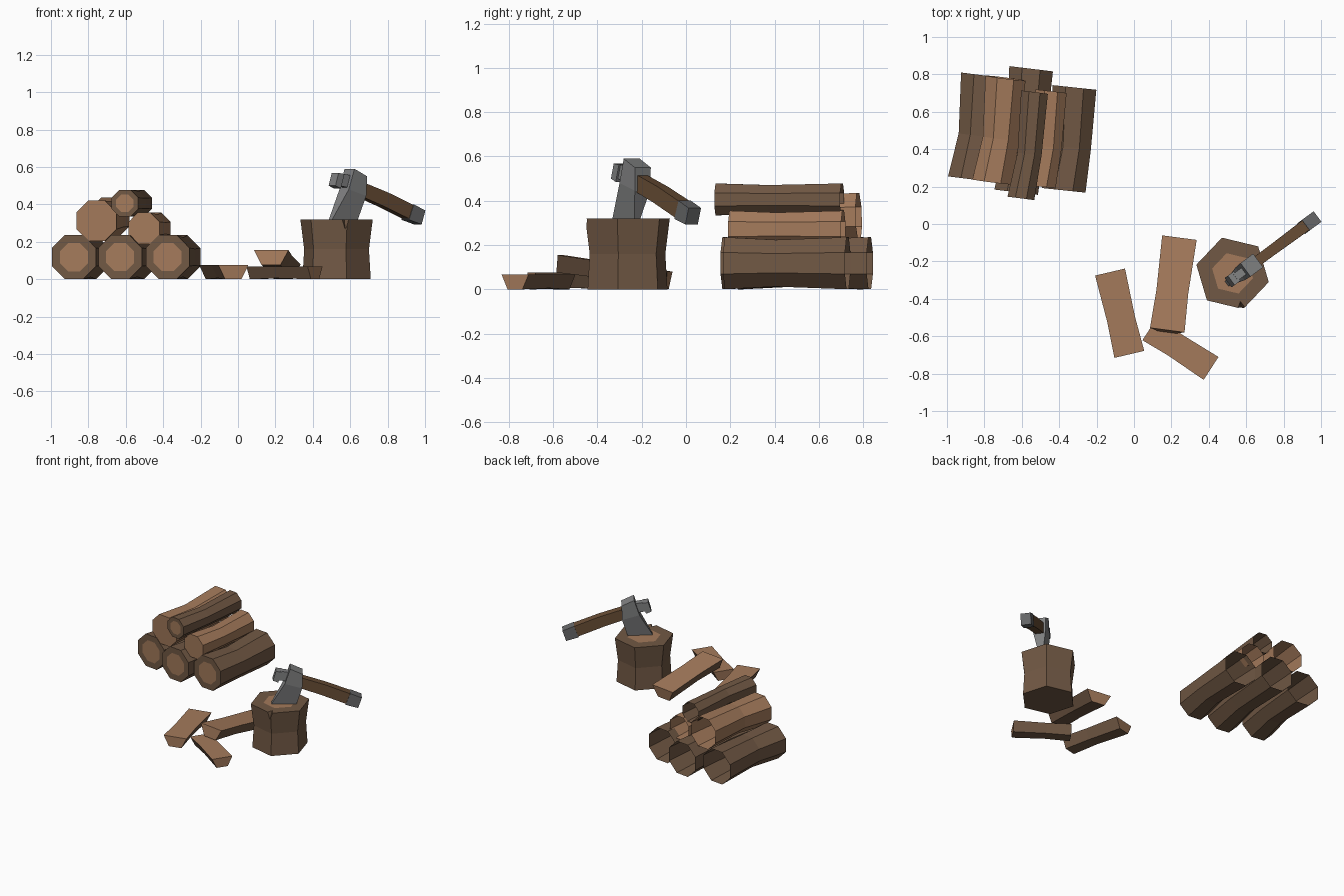
import bpy, bmesh, math
from mathutils import Vector

if "Cube" in bpy.data.objects:
    bpy.data.objects.remove(bpy.data.objects["Cube"])

def mat(name, rgb):
    m = bpy.data.materials.new(name)
    m.diffuse_color = (*rgb, 1)
    m.use_nodes = True
    m.node_tree.nodes["Principled BSDF"].inputs["Base Color"].default_value = m.diffuse_color
    return m

BARK = mat("bark brown", (0.165, 0.098, 0.058))
WOOD = mat("cut wood", (0.37, 0.195, 0.105))
HANDLE = mat("handle brown", (0.14, 0.075, 0.036))
STEEL = mat("steel grey", (0.22, 0.222, 0.225))
GRIP = mat("dark grey", (0.135, 0.137, 0.14))
UP = Vector((0, 0, 1))

def finish(bm, name, mats):
    bmesh.ops.recalc_face_normals(bm, faces=bm.faces)
    me = bpy.data.meshes.new(name)
    bm.to_mesh(me)
    bm.free()
    for m in mats:
        me.materials.append(m)
    ob = bpy.data.objects.new(name, me)
    bpy.context.collection.objects.link(ob)
    return ob

def loft(rings, first=True, last=True):
    """Skin a list of point rings; returns bmesh, side rows and end caps."""
    bm = bmesh.new()
    vs = [[bm.verts.new(p) for p in r] for r in rings]
    n = len(vs[0])
    rows = [[bm.faces.new((a[i], a[(i + 1) % n], b[(i + 1) % n], b[i])) for i in range(n)]
            for a, b in zip(vs, vs[1:])]
    caps = [bm.faces.new(vs[0][::-1]) if first else None,
            bm.faces.new(vs[-1]) if last else None]
    return bm, rows, caps

def inset_cap(bm, face, amount, index):
    bm.normal_update()
    bmesh.ops.inset_individual(bm, faces=[face], thickness=amount, use_even_offset=True)
    face.material_index = index

def along(p0, p1, profile, mid=0.42, waist=0.9, shift=0.0):
    """Three copies of a profile along an axis, with a narrow, shifted middle."""
    p0, p1 = Vector(p0), Vector(p1)
    d = (p1 - p0).normalized()
    right = d.cross(UP).normalized()
    up = right.cross(d)
    rings = []
    for t, s, k in ((0, 1, 0), (mid, waist, shift), (1, 1, 0)):
        c = p0.lerp(p1, t) + right * k
        rings.append([c + right * (x * s) + up * (y * s) for x, y in profile])
    return rings

def ngon(r, n, off):
    return [(r * math.cos(off + i * math.tau / n), r * math.sin(off + i * math.tau / n))
            for i in range(n)]

# Stacked logs: front end, back end, radius, peeled or not; back ends are open
LOGS = [
    ((-0.877, 0.24, 0.118), (-0.807, 0.795, 0.118), 0.128, False),
    ((-0.630, 0.17, 0.118), (-0.550, 0.830, 0.118), 0.127, False),
    ((-0.376, 0.18, 0.118), (-0.318, 0.730, 0.118), 0.127, False),
    ((-0.757, 0.225, 0.312), (-0.687, 0.780, 0.328), 0.117, True),
    ((-0.502, 0.20, 0.272), (-0.443, 0.710, 0.272), 0.090, True),
    ((-0.605, 0.137, 0.406), (-0.532, 0.705, 0.406), 0.078, False),
]
for i, (a, b, r, peeled) in enumerate(LOGS):
    bm, rows, caps = loft(along(a, b, ngon(r, 8, math.pi / 8), shift=0.016), last=False)
    if not peeled:
        inset_cap(bm, caps[0], r * 0.33, 1)
    finish(bm, f"stacked_log_{i + 1}", [WOOD] if peeled else [BARK, WOOD])

# Split firewood: flat cut face on top, bark underneath
SPLITS = [
    ((-0.025, -0.697, 0.075), (-0.128, -0.257, 0.075), 0.082, 0.075),
    ((0.178, -0.567, 0.155), (0.243, -0.073, 0.08), 0.093, 0.08),
    ((0.085, -0.56, 0.068), (0.412, -0.772, 0.068), 0.073, 0.068),
]
for i, (a, b, w, h) in enumerate(SPLITS):
    prof = [(-w, 0), (w, 0), (w * 0.55, -h), (-w * 0.55, -h)]
    bm, rows, caps = loft(along(a, b, prof, waist=0.92))
    for f in caps + [row[0] for row in rows]:
        f.material_index = 1
    finish(bm, f"split_log_{i + 1}", [BARK, WOOD])

# Chopping stump: waisted hexagon with a pale inset top
hexa = ngon(1, 6, math.radians(46.5))
rings = [[Vector((0.527 + x * r, -0.264 + y * r, z)) for x, y in hexa]
         for z, r in ((0, 0.188), (0.16, 0.178), (0.32, 0.199))]
bm, rows, caps = loft(rings)
inset_cap(bm, caps[1], 0.075, 1)
stump = finish(bm, "chopping_stump", [BARK, WOOD])

# Split notch in the front corner of the stump
bm = bmesh.new()
for p in ((0.525, -0.52, 0.34), (0.64, -0.50, 0.34), (0.567, -0.40, 0.34), (0.578, -0.49, 0.20)):
    bm.verts.new(p)
bmesh.ops.convex_hull(bm, input=bm.verts[:])
notch = finish(bm, "notch_cutter", [BARK])
notch.hide_render = True
mod = stump.modifiers.new("notch", 'BOOLEAN')
mod.operation = 'DIFFERENCE'
mod.object = notch

# Axe, built in its own plane: s along the handle, n across, z up
ANG = math.radians(36.5)
D = Vector((math.cos(ANG), math.sin(ANG), 0))
N = Vector((-D.y, D.x, 0))
ORIGIN = Vector((0.63, -0.22, 0))

def axe_ring(a, b, ta, tb):
    """Rectangle from edge point a to b (s, z) with half thickness at each."""
    pts = ((a, ta), (a, -ta), (b, -tb), (b, tb))
    return [ORIGIN + D * s + N * t + UP * z for (s, z), t in pts]

def axe_part(name, sections, material):
    bm, rows, caps = loft([axe_ring(*s) for s in sections])
    return finish(bm, name, [material])

axe_part("axe_head", [
    ((-0.042, 0.590), (0.042, 0.550), 0.045, 0.045),
    ((-0.078, 0.480), (0.038, 0.445), 0.042, 0.042),
    ((-0.165, 0.325), (0.000, 0.315), 0.016, 0.016),
    ((-0.180, 0.290), (-0.010, 0.280), 0.010, 0.010)], STEEL)
axe_part("axe_poll_neck", [
    ((-0.050, 0.555), (-0.068, 0.490), 0.022, 0.022),
    ((-0.108, 0.565), (-0.125, 0.500), 0.022, 0.022)], STEEL)
axe_part("axe_poll", [
    ((-0.098, 0.562), (-0.122, 0.485), 0.031, 0.031),
    ((-0.137, 0.568), (-0.158, 0.500), 0.031, 0.031)], STEEL)
axe_part("axe_handle", [
    ((-0.010, 0.530), (-0.030, 0.455), 0.028, 0.028),
    ((0.060, 0.508), (0.040, 0.435), 0.028, 0.028),
    ((0.195, 0.463), (0.160, 0.392), 0.029, 0.029),
    ((0.365, 0.395), (0.335, 0.322), 0.032, 0.032)], HANDLE)
axe_part("handle_end_cap", [
    ((0.360, 0.400), (0.328, 0.318), 0.035, 0.035),
    ((0.437, 0.367), (0.412, 0.293), 0.035, 0.035)], GRIP)
